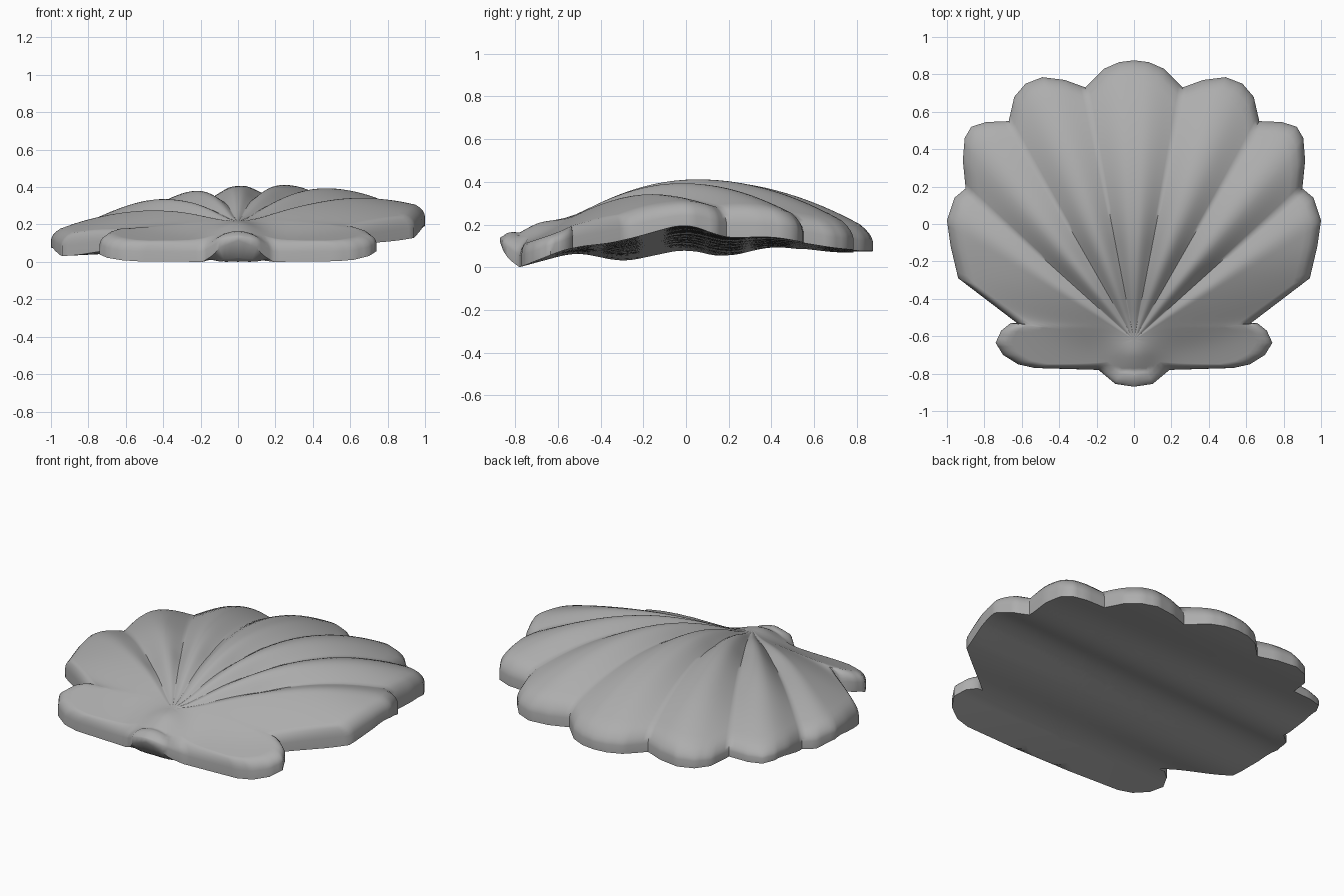
import bpy, bmesh
from math import atan2, radians, exp, hypot, ceil, sqrt, cos, pi
from mathutils import Vector

if "Cube" in bpy.data.objects:
    bpy.data.objects.remove(bpy.data.objects["Cube"])

HUB = Vector((0, -0.62))

# right half of the outline, from beak round the ear and lobes to the back
HALF = [(0, -.87), (.1, -.855), (.19, -.78), (.53, -.77), (.62, -.75), (.70, -.70), (.74, -.635),
        (.71, -.57), (.66, -.53), (.625, -.53), (.94, -.29), (.98, -.12), (1, .02), (.96, .14),
        (.9, .19), (.915, .34), (.905, .46), (.87, .52), (.79, .545), (.67, .55), (.64, .68),
        (.58, .75), (.49, .785), (.37, .77), (.26, .73), (.16, .83), (.08, .865), (0, .875)]
# underside height, underside tilt and top tilt along y
UNDER = [(-.87, .115), (-.855, .075), (-.83, .038), (-.78, 0), (-.53, .083), (-.3, .073), (0, .147),
         (.18, .09), (.4, .122), (.55, .1), (.73, .075), (.875, .075)]
UNDER_TILT = [(-.78, 0), (-.53, .02), (-.3, .053), (0, .06), (.18, .05), (.4, .025), (.875, .01)]
TOP_TILT = [(-.78, 0), (-.5, .03), (-.2, .065), (.2, .07), (.5, .05), (.875, .02)]
GROOVES = [atan2(x, y - HUB.y) for x, y in ((.26, .73), (.67, .55), (.9, .19))]


def table(points, v):
    if v <= points[0][0]:
        return points[0][1]
    for (a, p), (b, q) in zip(points, points[1:]):
        if v <= b:
            return p + (q - p) * (v - a) / (b - a)
    return points[-1][1]


def soft(points, v):
    # table with rounded corners
    w = min(.07, max(0, (v + .78) * .5))
    return sum(table(points, v + w * k / 3) for k in range(-3, 4)) / 7


def bottom(x, y):
    return soft(UNDER, y) + x * soft(UNDER_TILT, y)


def top(x, y):
    # domed fan with radiating grooves
    dy = y - .06
    fan = .405 - .18 * x * x - (.36 if dy > 0 else .5) * dy * dy + x * soft(TOP_TILT, y)
    r = hypot(x, y - HUB.y)
    ang = abs(atan2(x, y - HUB.y))
    for g in GROOVES:
        t = min(1, abs(ang - g) / radians(9.3))
        fan -= .05 * min(1, r / .5) ** 1.3 * (.6 * (1 - t) ** 2 + .4 * (.5 + .5 * cos(pi * t)))
    # flat ears, blended in, and the raised beak
    ear = .10 + .32 * max(0, min(y, -.55) + .78) - .35 * max(0, y + .55)
    if y < -.78:
        ear += min(.03, (-.78 - y) * .5)
    h = (fan + ear + sqrt((fan - ear) ** 2 + .0012)) / 2
    return h + .065 * exp(-(x / .13) ** 2 - ((y + .71) / (.12 if y > -.71 else .18)) ** 2)


# full outline with long edges divided
full = HALF + [(-x, y) for x, y in HALF[-2:0:-1]]
outline = []
for a, b in zip(full, full[1:] + full[:1]):
    a, b = Vector(a), Vector(b)
    n = ceil((b - a).length / .035)
    outline += [a.lerp(b, i / n) for i in range(n)]

bm = bmesh.new()


def ring(pos):
    return [bm.verts.new(pos(p)) for p in outline]


def rim_point(inset, frac):
    def pos(p):
        d = p - HUB
        q = HUB + d * (1 - inset / d.length)
        lo = bottom(*q)
        return (q.x, q.y, lo + (top(*q) - lo) * frac)
    return pos


def inner_point(s, height):
    def pos(p):
        d = p - HUB
        q = HUB + d * (1 - .06 / d.length) * s
        return (q.x, q.y, height(*q))
    return pos


N = 26
rings = [ring(inner_point(i / N, bottom)) for i in range(1, N + 1)]
# rounded rim
rings += [ring(rim_point(*v)) for v in ((0, 0), (0, .5), (.005, .66), (.015, .8), (.033, .92))]
rings += [ring(inner_point(i / N, top)) for i in range(N, 0, -1)]
for r1, r2 in zip(rings, rings[1:]):
    for i in range(len(r1)):
        j = (i + 1) % len(r1)
        bm.faces.new((r1[i], r1[j], r2[j], r2[i]))
for r, height in ((rings[0], bottom), (rings[-1], top)):
    c = bm.verts.new((HUB.x, HUB.y, height(*HUB)))
    for i in range(len(r)):
        bm.faces.new((r[i], r[(i + 1) % len(r)], c))
bmesh.ops.recalc_face_normals(bm, faces=bm.faces)

mesh = bpy.data.meshes.new("scallop_shell")
bm.to_mesh(mesh)
bm.free()
shell = bpy.data.objects.new("scallop_shell", mesh)
bpy.context.collection.objects.link(shell)

# darker grey shell
mat = bpy.data.materials.new("shell_grey")
mat.diffuse_color = (.42, .42, .42, 1)
mat.use_nodes = True
mat.node_tree.nodes["Principled BSDF"].inputs["Base Color"].default_value = mat.diffuse_color
mesh.materials.append(mat)

bpy.context.view_layer.objects.active = shell
shell.select_set(True)
bpy.ops.object.shade_smooth_by_angle(angle=radians(55))
